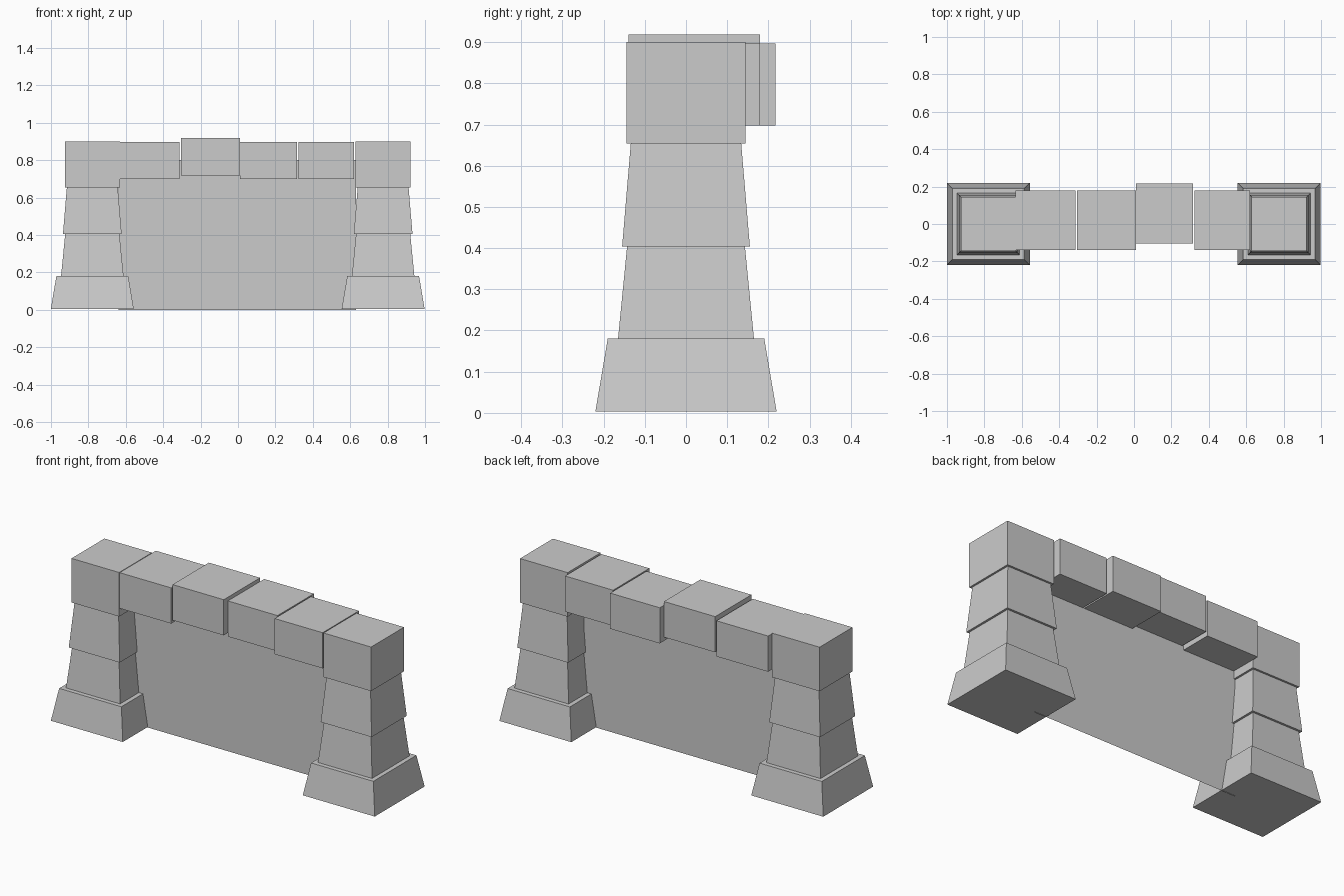
import bpy, bmesh

if "Cube" in bpy.data.objects:
    bpy.data.objects.remove(bpy.data.objects["Cube"])


def tapered_block(name, cx, cy, z0, z1, bottom, top):
    """Box with separate bottom and top half sizes (x, y)."""
    bm = bmesh.new()
    bmesh.ops.create_cube(bm, size=2)
    for v in bm.verts:
        hx, hy = top if v.co.z > 0 else bottom
        v.co = (cx + v.co.x * hx, cy + v.co.y * hy, z1 if v.co.z > 0 else z0)
    mesh = bpy.data.meshes.new(name)
    bm.to_mesh(mesh)
    bm.free()
    obj = bpy.data.objects.new(name, mesh)
    bpy.context.collection.objects.link(obj)
    return obj


# Stacked stone pillars: z range, bottom half size, top half size
tiers = [
    ("pillar_base", 0.003, 0.18, 0.220, 0.190),
    ("pillar_lower_stone", 0.18, 0.404, 0.165, 0.143),
    ("pillar_upper_stone", 0.404, 0.654, 0.155, 0.134),
    ("pillar_cap", 0.654, 0.90, 0.145, 0.145),
]
for side, cx in (("left", -0.779), ("right", 0.776)):
    for name, z0, z1, b, t in tiers:
        extra = 0.002
        tapered_block(f"{side}_{name}", cx, 0, z0, z1,
                      (b + extra, b), (t + extra, t))

# Coping stones along the top, one raised and one pushed back
stones = [
    (-0.633, -0.314, 0.020, 0.698),
    (-0.306, 0.010, 0.020, 0.719),
    (0.010, 0.316, 0.057, 0.698),
    (0.324, 0.620, 0.020, 0.698),
]
for i, (x0, x1, cy, z) in enumerate(stones):
    half = ((x1 - x0) / 2, 0.16)
    tapered_block(f"coping_stone_{i + 1}", (x0 + x1) / 2, cy, z, z + 0.199, half, half)

# Thin wall panel between the pillars
mesh = bpy.data.meshes.new("wall_panel")
mesh.from_pydata([(-0.64, 0, 0), (0.63, 0, 0), (0.63, 0, 0.8), (-0.64, 0, 0.8)],
                 [], [(0, 1, 2, 3)])
bpy.context.collection.objects.link(bpy.data.objects.new("wall_panel", mesh))
